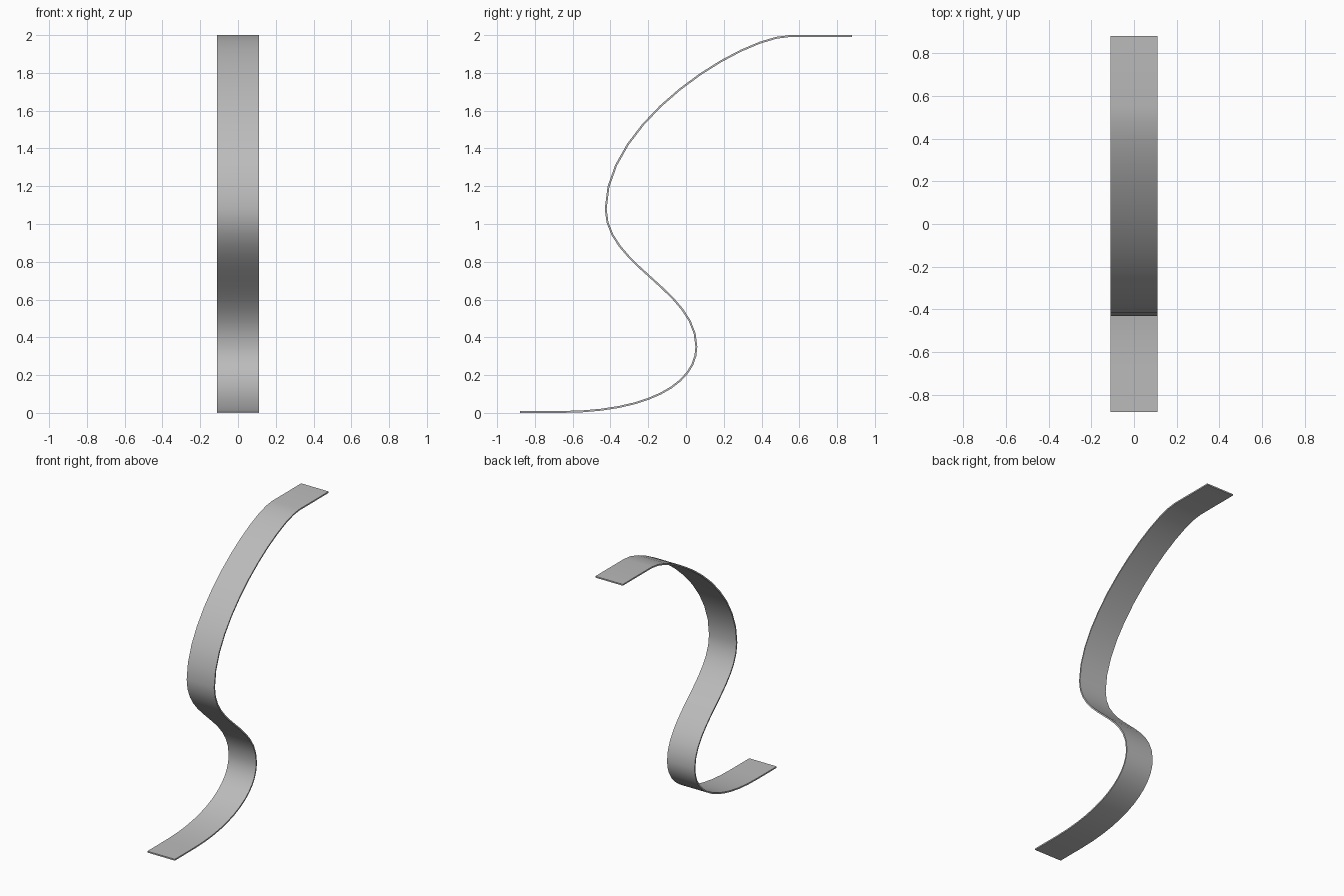
import bpy, bmesh
from mathutils import Vector
from mathutils.geometry import interpolate_bezier

if "Cube" in bpy.data.objects:
    bpy.data.objects.remove(bpy.data.objects["Cube"])

HALF_WIDTH, THICKNESS, STEPS = 0.11, 0.01, 12

# Neutral grey material
grey = bpy.data.materials.new("neutral_grey")
grey.use_nodes = True
color = (0.5, 0.5, 0.5, 1)
grey.diffuse_color = color
grey.node_tree.nodes["Principled BSDF"].inputs["Base Color"].default_value = color

# Side profile knots: y, z, incoming handle, outgoing handle (offsets in y, z)
knots = [
    ((-0.66, 0.005), (0, 0), (0.45, 0)),
    ((0.055, 0.35), (0, -0.2), (0, 0.3)),
    ((-0.425, 1.08), (0, -0.3), (0, 0.47)),
    ((0.55, 1.995), (-0.25, 0), (0, 0)),
]
path = [Vector((-0.88, 0.005))]
for (a, _, out), (b, inc, _) in zip(knots, knots[1:]):
    a, b = Vector(a), Vector(b)
    span = interpolate_bezier(a, a + Vector(out), b + Vector(inc), b, STEPS + 1)
    path += [Vector(p[:2]) for p in span[:-1]]
path += [Vector(knots[-1][0]), Vector((0.88, 1.995))]

# Ribbon: the profile swept across its width
bm = bmesh.new()
rows = [[bm.verts.new((x, p.x, p.y)) for x in (-HALF_WIDTH, HALF_WIDTH)] for p in path]
for (a, b), (c, d) in zip(rows, rows[1:]):
    bm.faces.new((a, b, d, c))
mesh = bpy.data.meshes.new("curved_ribbon")
bm.to_mesh(mesh)
bm.free()
mesh.materials.append(grey)
ribbon = bpy.data.objects.new("curved_ribbon", mesh)
bpy.context.collection.objects.link(ribbon)

# Even thickness, then smooth bends with sharp borders
solid = ribbon.modifiers.new("thickness", "SOLIDIFY")
solid.thickness = THICKNESS
solid.offset = 0
solid.use_even_offset = True
bpy.context.view_layer.objects.active = ribbon
ribbon.select_set(True)
bpy.ops.object.modifier_apply(modifier=solid.name)
bpy.ops.object.shade_smooth_by_angle()
